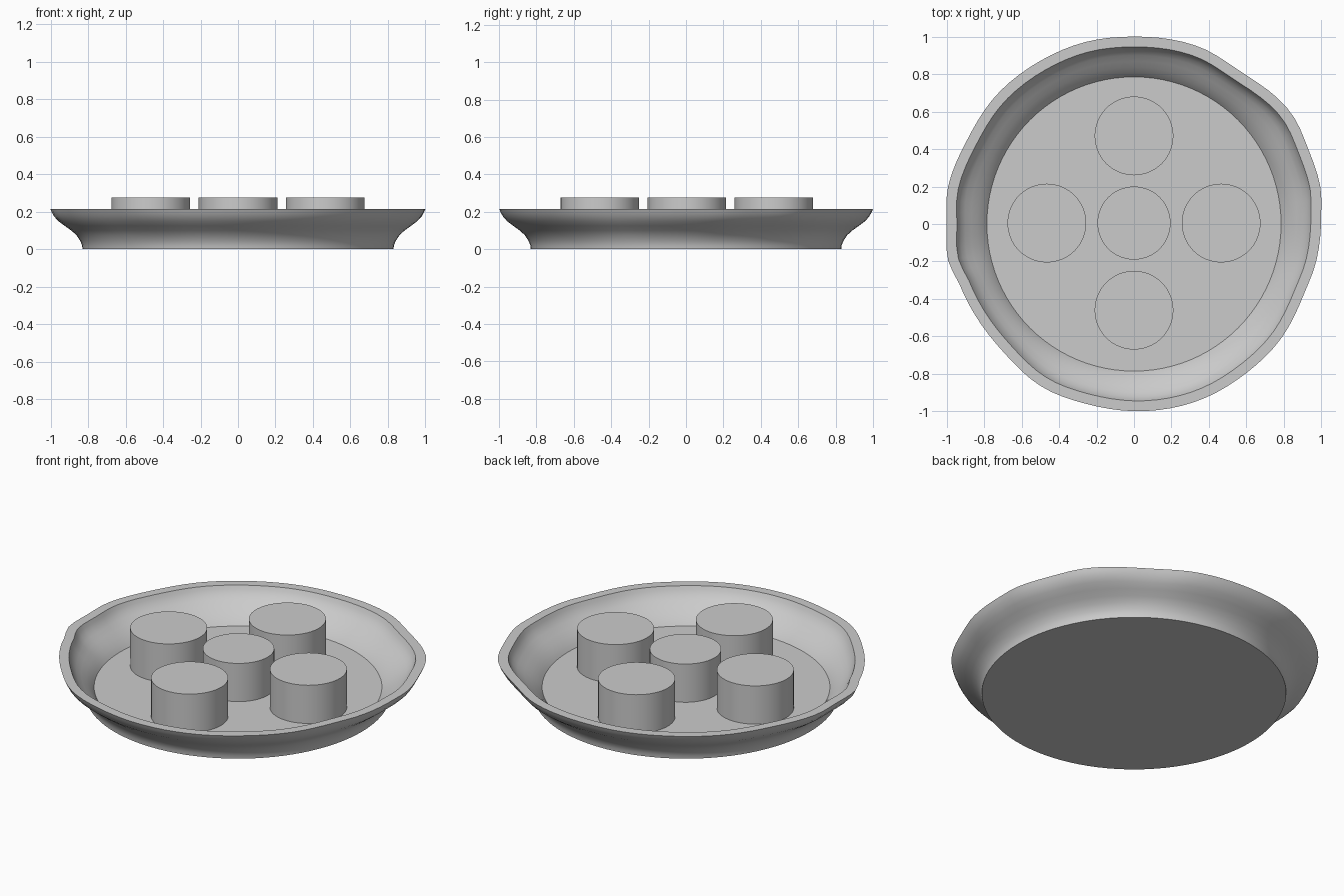
import bpy, bmesh, math

cube = bpy.data.objects.get("Cube")
if cube:
    bpy.data.objects.remove(cube, do_unlink=True)

GREY = (0.6, 0.6, 0.6, 1.0)
SEGMENTS = 96
FLOOR_Z = 0.045
TOP_Z = 0.275

clay = bpy.data.materials.new("plain grey")
clay.use_nodes = True
clay.diffuse_color = GREY
clay.node_tree.nodes["Principled BSDF"].inputs["Base Color"].default_value = GREY

# Uneven rim: (angle in degrees, radius), counter-clockwise from the left (+x)
RIM = [(3, 1.0), (11, 1.014), (23, 1.012), (36, 1.026), (55, .993), (69.5, 1.007),
       (90, 1.0), (105, 1.005), (120, 1.004), (137, 1.006), (153, .997), (169.5, 1.012),
       (180, 1.0), (191, 1.011), (199, .985), (223, .975), (240.5, .998), (256, .993),
       (273.5, 1.0), (290.5, 1.003), (306.5, .996), (321.5, .995), (337.5, .981),
       (347.5, .992)]


def rim_radius(angle):
    """Smooth periodic interpolation of the hand-shaped rim."""
    n = len(RIM)
    a = (angle - RIM[0][0]) % 360
    for i in range(n):
        start = RIM[i][0] - RIM[0][0]
        end = RIM[i + 1][0] - RIM[0][0] if i + 1 < n else 360
        if start <= a <= end:
            t = (a - start) / (end - start)
            p0, p1, p2, p3 = (RIM[(i + k) % n][1] for k in (-1, 0, 1, 2))
            m1, m2 = (p2 - p0) / 2, (p3 - p1) / 2
            return (p1 + m1 * t + (3 * (p2 - p1) - 2 * m1 - m2) * t * t
                    + (2 * (p1 - p2) + m1 + m2) * t ** 3)


def finish(name, bm):
    bmesh.ops.recalc_face_normals(bm, faces=bm.faces)
    mesh = bpy.data.meshes.new(name)
    bm.to_mesh(mesh)
    bm.free()
    mesh.materials.append(clay)
    obj = bpy.data.objects.new(name, mesh)
    bpy.context.collection.objects.link(obj)
    bpy.ops.object.select_all(action='DESELECT')
    obj.select_set(True)
    bpy.context.view_layer.objects.active = obj
    bpy.ops.object.shade_smooth_by_angle(angle=math.radians(35))
    return obj


# Dish: flared wall profile, outside bottom to inside floor, lofted round the rim
PROFILE = [(.83, 0), (.832, .02), (.842, .045), (.862, .075), (.89, .1), (.925, .125),
           (.958, .15), (.98, .175), (.993, .198), (1.0, .215),
           (.945, .215), (.936, .195), (.922, .172), (.9, .15), (.868, .125),
           (.836, .1), (.81, .075), (.795, .058), (.785, FLOOR_Z)]
bm = bmesh.new()
rings = []
for radius, z in PROFILE:
    ring = []
    for s in range(SEGMENTS):
        deg = 360 * s / SEGMENTS
        # The unevenness fades out towards the round base
        fade = min(1, max(0, (z - FLOOR_Z) / .13))
        r = radius * (1 + (rim_radius(deg) - 1) * fade)
        a = math.radians(deg)
        ring.append(bm.verts.new((r * math.cos(a), r * math.sin(a), z)))
    rings.append(ring)
for lower, upper in zip(rings, rings[1:]):
    for s in range(SEGMENTS):
        t = (s + 1) % SEGMENTS
        bm.faces.new((lower[s], lower[t], upper[t], upper[s]))
bm.faces.new(rings[0])
bm.faces.new(rings[-1])
finish("dish", bm)


# Round pillars standing on the dish floor
def pillar(name, x, y, radius):
    bm = bmesh.new()
    bmesh.ops.create_cone(bm, cap_ends=True, segments=64, radius1=radius,
                          radius2=radius, depth=TOP_Z - FLOOR_Z + .01)
    bmesh.ops.translate(bm, verts=bm.verts,
                        vec=(x, y, (TOP_Z + FLOOR_Z - .01) / 2))
    finish(name, bm)


pillar("center_pillar", 0, .005, .195)
for name, dx, dy in (("left", 1, 0), ("right", -1, 0), ("back", 0, 1), ("front", 0, -1)):
    pillar(name + "_pillar", dx * .465, dy * .465 + .005, .21)
